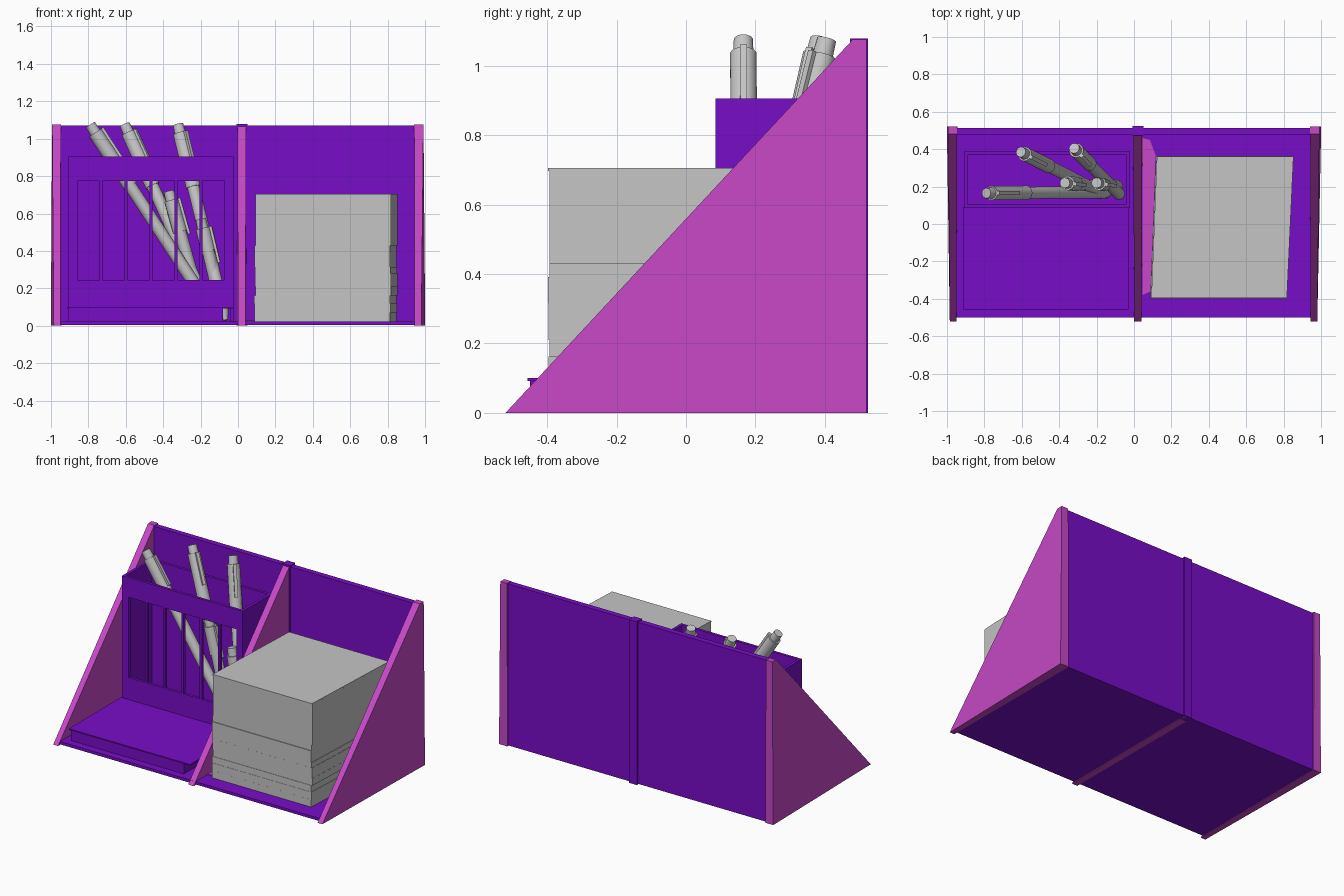
import bpy, bmesh, random
from mathutils import Vector, Matrix

random.seed(4)
cube = bpy.data.objects.get("Cube")
if cube:
    bpy.data.objects.remove(cube, do_unlink=True)


def material(name, r, g, b):
    m = bpy.data.materials.new(name)
    m.use_nodes = True
    m.diffuse_color = (r, g, b, 1)
    m.node_tree.nodes["Principled BSDF"].inputs["Base Color"].default_value = (r, g, b, 1)
    return m


PURPLE = material("purple", 0.19, 0.004, 0.58)
PINK = material("orchid pink", 0.57, 0.065, 0.57)
GREY = material("light grey", 0.56, 0.56, 0.56)


def finish(name, bm, mat):
    bmesh.ops.recalc_face_normals(bm, faces=bm.faces)
    mesh = bpy.data.meshes.new(name)
    bm.to_mesh(mesh)
    bm.free()
    mesh.materials.append(mat)
    ob = bpy.data.objects.new(name, mesh)
    bpy.context.collection.objects.link(ob)
    return ob


def prism(name, ring_a, ring_b, mat):
    """Solid between two matching point rings."""
    bm = bmesh.new()
    a = [bm.verts.new(p) for p in ring_a]
    b = [bm.verts.new(p) for p in ring_b]
    bm.faces.new(a)
    bm.faces.new(b)
    for i in range(len(a)):
        j = (i + 1) % len(a)
        bm.faces.new((a[i], a[j], b[j], b[i]))
    return finish(name, bm, mat)


def slab(name, outline, z0, z1, mat):
    return prism(name, [(x, y, z0) for x, y in outline], [(x, y, z1) for x, y in outline], mat)


def box(name, x0, x1, y0, y1, z0, z1, mat=PURPLE):
    return slab(name, [(x0, y0), (x1, y0), (x1, y1), (x0, y1)], z0, z1, mat)


# Triangular dividers, a little thicker towards the back
profile = [(-0.52, 0), (0.52, 0), (0.52, 1.075), (0.48, 1.075)]


def divider(name, outer_front, outer_back, inner_front, inner_back):
    def ring(front, back):
        points = []
        for y, z in profile:
            reach = (y + 0.52) * (1 - 0.4 * z)
            points.append((front + (back - front) * reach, y, z))
        return points
    prism(name, ring(outer_front, outer_back), ring(inner_front, inner_back), PINK)


divider("right_side_panel", -0.985, -1.0, -0.95, -0.945)
divider("left_side_panel", 0.98, 1.0, 0.945, 0.94)
divider("middle_divider", 0.0, -0.005, 0.04, 0.045)

# Carcass
box("floor_panel", -0.955, 0.95, -0.5, 0.5, 0.004, 0.022)
box("back_panel", -0.955, 0.95, 0.475, 0.512, 0.004, 1.07)
box("back_middle_post", -0.008, 0.05, 0.472, 0.524, 0.0, 1.078)

# Low tray in front of the pen holder
box("tray_body", -0.905, -0.08, -0.45, 0.085, 0.02, 0.092)
box("tray_top", -0.915, -0.03, -0.457, 0.09, 0.092, 0.1)

# Pen holder with a slotted front
L, R, F, B, T = -0.905, -0.025, 0.085, 0.39, 0.905
W = 0.018
box("holder_back", L, R, B - W, B, 0.02, T)
box("holder_right_wall", L, L + W, F, B, 0.02, T)
box("holder_left_wall", R - W, R, F, B, 0.02, T)
box("holder_front_top", L + W, R - W, F, F + W, 0.775, T)
box("holder_front_bottom", L + W, R - W, F, F + W, 0.1, 0.245)
slot, pitch, first = 0.118, 0.1336, -0.858
edge = L + W
for i in range(7):
    start = first + i * pitch
    end = start if i < 6 else R - W
    box(f"holder_bar_{i + 1}", edge, end, F, F + W, 0.245, 0.775)
    edge = start + slot


# Pens: barrel, tip, cap, end plug and clip along one axis
def pen(name, top, tip):
    top, tip = Vector(top), Vector(tip)
    axis = (top - tip).normalized()
    length = (top - tip).length
    turn = axis.to_track_quat('Z', 'Y').to_matrix().to_4x4()
    place = Matrix.Translation(tip) @ turn
    cap = length * 0.68
    bm = bmesh.new()
    for z0, z1, r0, r1 in ((0, 0.07, 0.012, 0.033), (0.07, cap, 0.033, 0.033),
                           (cap, length - 0.05, 0.039, 0.039),
                           (length - 0.05, length, 0.03, 0.028)):
        bmesh.ops.create_cone(bm, cap_ends=True, segments=14, radius1=r0, radius2=r1, depth=z1 - z0,
                              matrix=place @ Matrix.Translation((0, 0, (z0 + z1) / 2)))
    clip = Matrix.Translation((0, 0.044, length - 0.15)) @ Matrix.Diagonal((0.02, 0.014, 0.2, 1))
    bmesh.ops.create_cube(bm, size=1, matrix=place @ clip)
    ob = finish(name, bm, GREY)
    bpy.context.view_layer.objects.active = ob
    ob.select_set(True)
    bpy.ops.object.shade_smooth_by_angle()
    ob.select_set(False)


pen("pen_1", (-0.79, 0.165, 1.075), (-0.12, 0.17, 0.05))
pen("pen_2", (-0.605, 0.385, 1.075), (-0.14, 0.15, 0.05))
pen("pen_3", (-0.32, 0.405, 1.075), (-0.065, 0.145, 0.03))
pen("short_pen_1", (-0.37, 0.22, 0.72), (-0.18, 0.2, 0.04))
pen("short_pen_2", (-0.2, 0.22, 0.57), (-0.075, 0.2, 0.04))

# Stack of paper pads, each slightly shifted
outline = [(0.09, -0.395), (0.815, -0.395), (0.85, 0.36), (0.12, 0.36)]
levels = [0.022, 0.07, 0.12, 0.163, 0.21, 0.28, 0.315, 0.392, 0.43, 0.697, 0.705]
for i in range(len(levels) - 1):
    dx, dy = random.uniform(-0.004, 0.004), random.uniform(-0.003, 0.003)
    slab(f"paper_pad_{i + 1}", [(x + dx, y + dy) for x, y in outline], levels[i], levels[i + 1], GREY)

# Thin sheet lying between the divider and the paper
slab("pink_sheet", [(0.045, -0.38), (0.09, -0.36), (0.115, 0.37), (0.085, 0.45), (0.045, 0.46)],
     0.022, 0.027, PINK)
